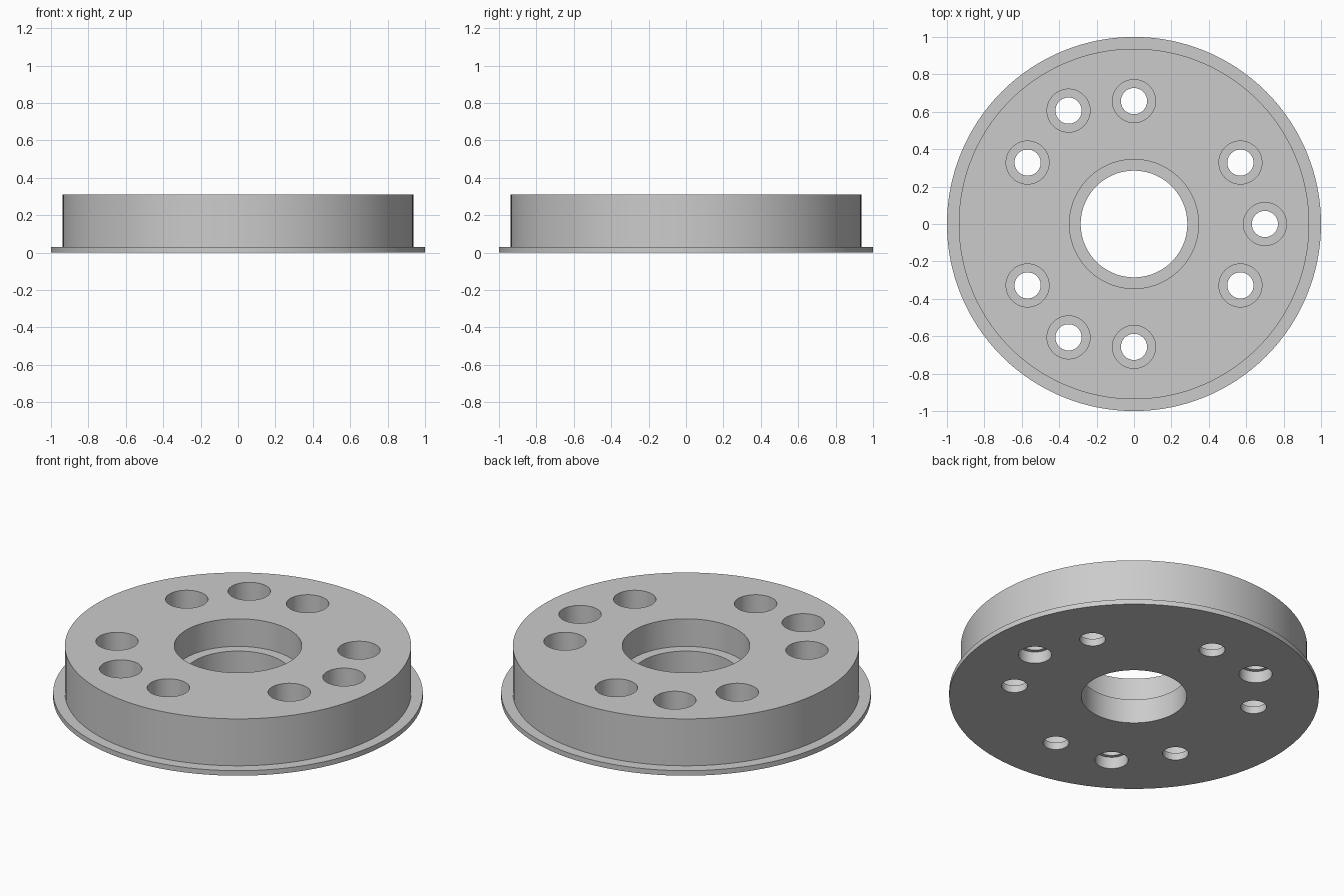
import bpy, bmesh
from math import cos, sin, radians, tau
from mathutils import Matrix, Vector

cube = bpy.data.objects.get("Cube")
if cube:
    bpy.data.objects.remove(cube, do_unlink=True)

TOP = 0.31

grey = bpy.data.materials.new("light_grey")
grey.use_nodes = True
grey.diffuse_color = (0.6, 0.6, 0.6, 1)
grey.node_tree.nodes["Principled BSDF"].inputs["Base Color"].default_value = (0.6, 0.6, 0.6, 1)


def lathe(bm, profile, steps, centre=(0, 0)):
    """Revolve a closed (radius, z) outline about a vertical axis."""
    part = bmesh.new()
    verts = [part.verts.new((r, 0, z)) for r, z in profile]
    edges = [part.edges.new((v, verts[i - 1])) for i, v in enumerate(verts)]
    bmesh.ops.spin(part, geom=verts + edges, cent=(0, 0, 0), axis=(0, 0, 1),
                   angle=tau, steps=steps)
    bmesh.ops.remove_doubles(part, verts=part.verts, dist=0.0001)
    bmesh.ops.dissolve_degenerate(part, edges=part.edges, dist=0.0001)
    bmesh.ops.recalc_face_normals(part, faces=part.faces)
    part.transform(Matrix.Translation(Vector((*centre, 0))))
    mesh = bpy.data.meshes.new("part")
    part.to_mesh(mesh)
    part.free()
    bm.from_mesh(mesh)
    bpy.data.meshes.remove(mesh)


def make_object(name, bm):
    mesh = bpy.data.meshes.new(name)
    bm.to_mesh(mesh)
    bm.free()
    mesh.materials.append(grey)
    obj = bpy.data.objects.new(name, mesh)
    bpy.context.collection.objects.link(obj)
    return obj


# Flanged disc with a stepped centre bore
bm = bmesh.new()
lathe(bm, [(0.285, 0), (1, 0), (1, 0.03), (0.937, 0.03), (0.937, TOP),
           (0.345, TOP), (0.345, 0.145), (0.285, 0.145)], 128)
disc = make_object("flanged_disc", bm)

# Bolt holes: six counterbored from above, three counterbored from both sides
LOW, HIGH = -0.1, TOP + 0.1
bolt = [(0, LOW), (0.07, LOW), (0.07, 0.043), (0.115, 0.043), (0.115, HIGH), (0, HIGH)]
double = [(0, LOW), (0.09, LOW), (0.09, 0.07), (0.07, 0.07), (0.07, 0.11),
          (0.115, 0.11), (0.115, HIGH), (0, HIGH)]
bm = bmesh.new()
for profile, radius, angles in ((bolt, 0.657, range(30, 360, 60)),
                                (double, 0.7, range(0, 360, 120))):
    for a in map(radians, angles):
        lathe(bm, profile, 48, (radius * cos(a), radius * sin(a)))
cutter = make_object("hole_cutter", bm)
cutter.hide_render = True

# Cut the holes and bake the result
cut = disc.modifiers.new("holes", "BOOLEAN")
cut.operation = "DIFFERENCE"
cut.solver = "EXACT"
cut.object = cutter
bpy.context.view_layer.update()
baked = bpy.data.meshes.new_from_object(disc.evaluated_get(bpy.context.evaluated_depsgraph_get()))
disc.modifiers.clear()
disc.data = baked
bpy.data.objects.remove(cutter, do_unlink=True)

# Smooth walls with crisp rims
bpy.ops.object.select_all(action="DESELECT")
disc.select_set(True)
bpy.context.view_layer.objects.active = disc
bpy.ops.object.shade_smooth_by_angle(angle=radians(30))
